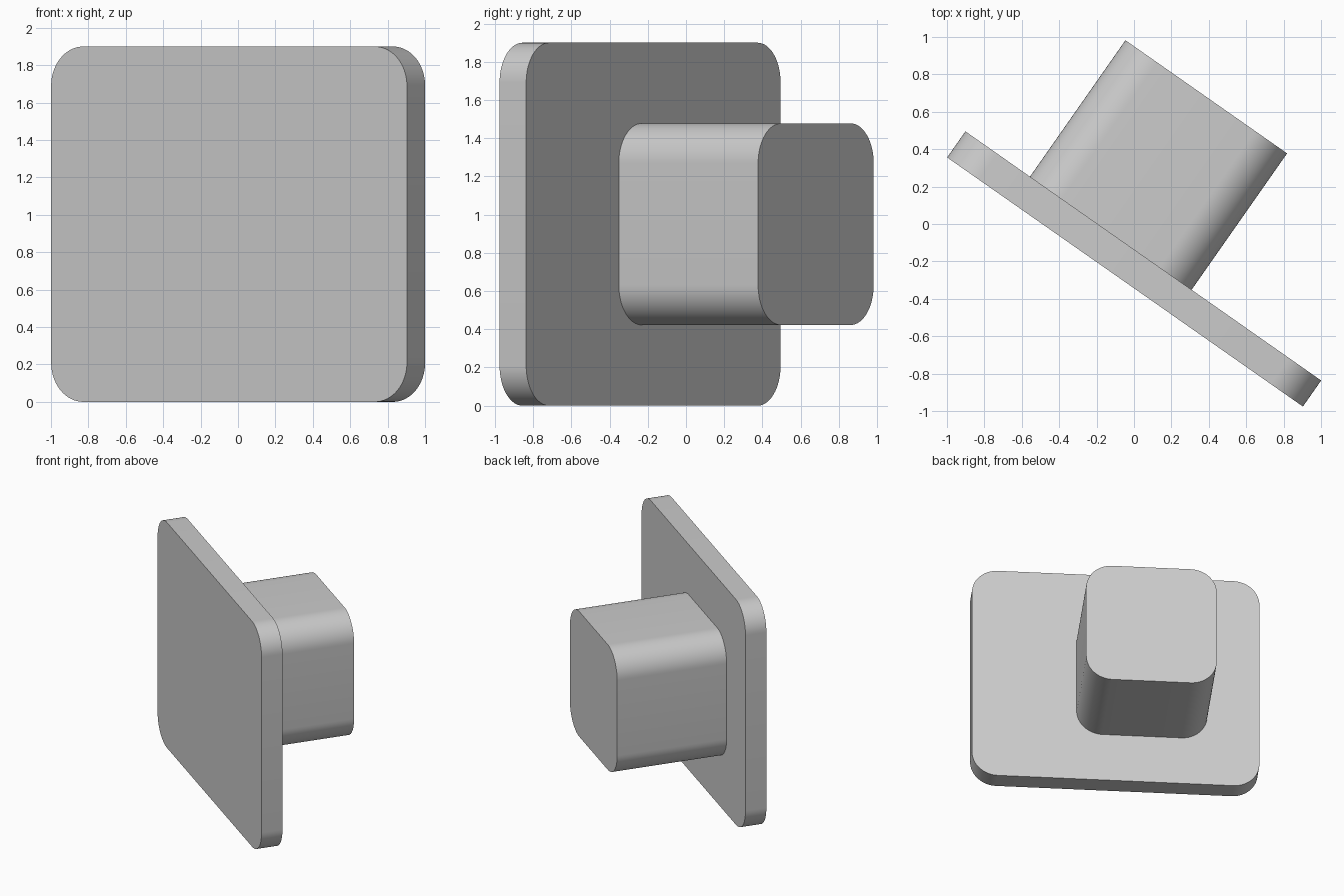
import bpy, bmesh
from math import radians, sin, cos, pi
from mathutils import Matrix

default = bpy.data.objects.get("Cube")
if default:
    bpy.data.objects.remove(default, do_unlink=True)

grey = bpy.data.materials.new("light_grey")
grey.use_nodes = True
colour = (0.6, 0.6, 0.6, 1)
grey.diffuse_color = colour
grey.node_tree.nodes["Principled BSDF"].inputs["Base Color"].default_value = colour

HEIGHT = 1.90
THICK = 0.17
# Shared frame: x along the plate, y out of its back, z up
FRAME = Matrix.Translation((-0.048, -0.31, HEIGHT / 2)) @ Matrix.Rotation(radians(-35), 4, "Z")


def rounded_slab(name, width, height, depth, radius, x, y, steps=16):
    """Rounded rectangle in the xz plane, extruded along y."""
    bm = bmesh.new()
    ring = []
    for corner, (sx, sz) in enumerate([(1, 1), (-1, 1), (-1, -1), (1, -1)]):
        for i in range(steps + 1):
            a = (corner + i / steps) * pi / 2
            ring.append(bm.verts.new((x + sx * (width / 2 - radius) + radius * cos(a), y,
                                      sz * (height / 2 - radius) + radius * sin(a))))
    face = bm.faces.new(ring)
    extruded = bmesh.ops.extrude_face_region(bm, geom=[face], use_keep_orig=True)
    moved = [g for g in extruded["geom"] if isinstance(g, bmesh.types.BMVert)]
    bmesh.ops.translate(bm, verts=moved, vec=(0, depth, 0))
    bmesh.ops.recalc_face_normals(bm, faces=bm.faces)
    mesh = bpy.data.meshes.new(name)
    bm.to_mesh(mesh)
    bm.free()
    mesh.materials.append(grey)
    obj = bpy.data.objects.new(name, mesh)
    obj.matrix_world = FRAME
    bpy.context.collection.objects.link(obj)
    # Smooth corners, sharp rims
    bpy.ops.object.select_all(action="DESELECT")
    obj.select_set(True)
    bpy.context.view_layer.objects.active = obj
    bpy.ops.object.shade_smooth_by_angle(angle=radians(30))


# Front plate and the block on its back
rounded_slab("plate", 2.322, HEIGHT, THICK, 0.21, 0, 0)
rounded_slab("block", 1.055, 1.055, 0.89, 0.21, -0.212, THICK)
